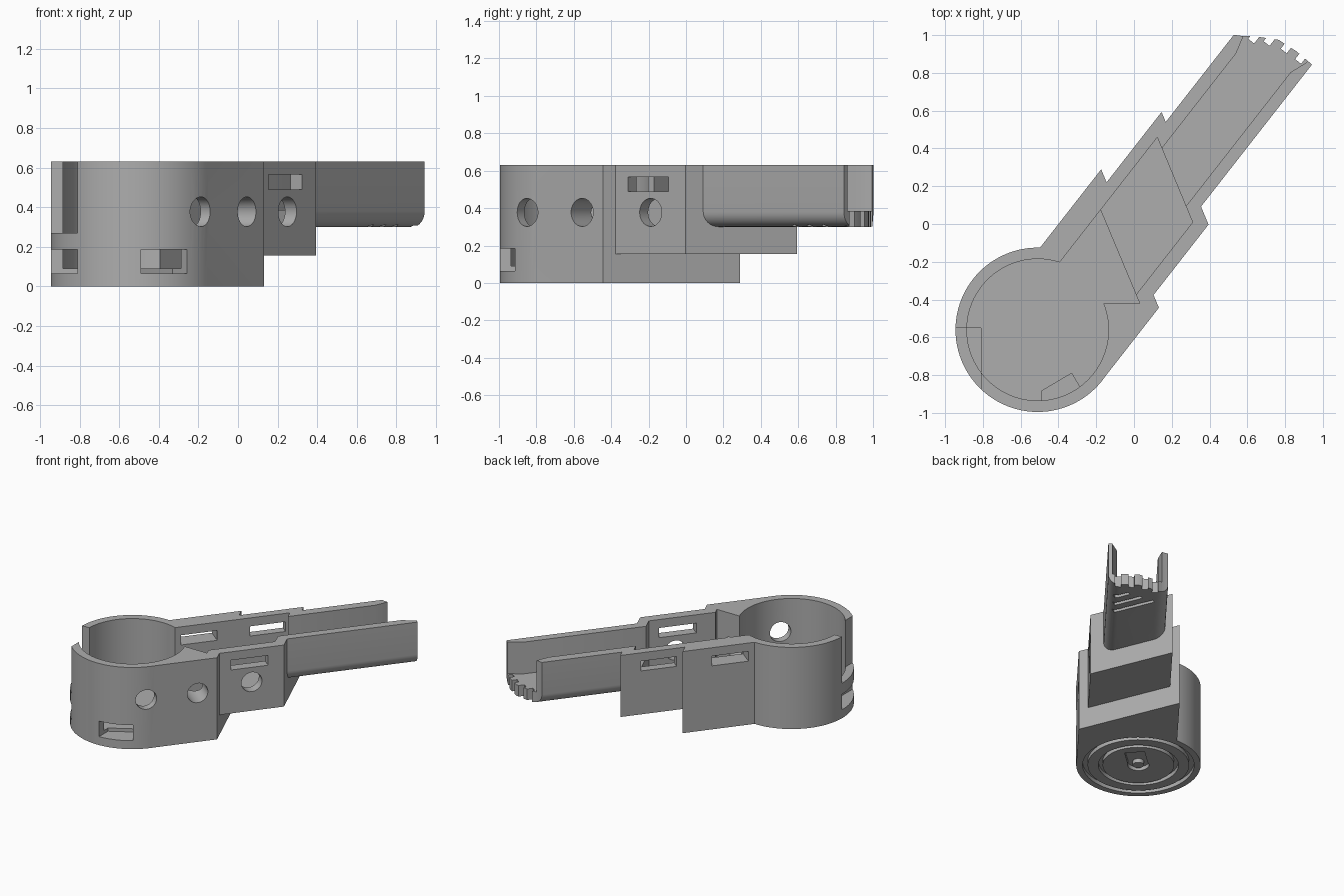
import bpy, bmesh, math
from mathutils import Vector

if "Cube" in bpy.data.objects:
    bpy.data.objects.remove(bpy.data.objects["Cube"])

ANG = math.radians(52)
D = Vector((math.cos(ANG), math.sin(ANG)))      # along the arm
N = Vector((-D.y, D.x))                         # across the arm
K = Vector((0.923, 0.385))                      # normal of the slanted steps
C = Vector((-0.51, -0.56))                      # cup centre
TOP = 0.63

grey = bpy.data.materials.new("grey_plastic")
grey.use_nodes = True
grey.diffuse_color = (0.42, 0.42, 0.42, 1)
grey.node_tree.nodes["Principled BSDF"].inputs["Base Color"].default_value = (0.42, 0.42, 0.42, 1)


def arm(u, v):
    return C + D * u + N * v


def slant(m, v):
    """Point at offset v on the slanted step line m."""
    return arm((m - C.dot(K) - v * N.dot(K)) / D.dot(K), v)


def make(name, bm):
    bmesh.ops.recalc_face_normals(bm, faces=bm.faces)
    mesh = bpy.data.meshes.new(name)
    bm.to_mesh(mesh)
    bm.free()
    ob = bpy.data.objects.new(name, mesh)
    bpy.context.collection.objects.link(ob)
    mesh.materials.append(grey)
    return ob


def extrude(name, ring, vec):
    bm = bmesh.new()
    face = bm.faces.new([bm.verts.new(p) for p in ring])
    geom = bmesh.ops.extrude_face_region(bm, geom=[face])["geom"]
    bmesh.ops.translate(bm, vec=vec, verts=[g for g in geom if isinstance(g, bmesh.types.BMVert)])
    return make(name, bm)


def prism(name, pts, z0, z1):
    return extrude(name, [(p[0], p[1], z0) for p in pts], (0, 0, z1 - z0))


def circle(c, r, n=96):
    return [c + Vector((math.cos(t), math.sin(t))) * r
            for t in (2 * math.pi * i / n for i in range(n))]


def block(u0, u1, v0, v1, z0, z1):
    return prism("block", [arm(u0, v0), arm(u1, v0), arm(u1, v1), arm(u0, v1)], z0, z1)


def slab(m0, m1, v0, v1, z0, z1):
    return prism("slab", [slant(m0, v0), slant(m1, v0), slant(m1, v1), slant(m0, v1)], z0, z1)


def combine(target, tool, op):
    mod = target.modifiers.new("bool", "BOOLEAN")
    mod.operation, mod.solver, mod.object = op, "EXACT", tool
    bpy.context.view_layer.update()
    deps = bpy.context.evaluated_depsgraph_get()
    mesh = bpy.data.meshes.new_from_object(target.evaluated_get(deps))
    target.modifiers.clear()
    target.data = mesh
    bpy.data.objects.remove(tool)


def cut(tool):
    combine(body, tool, "DIFFERENCE")


def add(tool):
    combine(body, tool, "UNION")


# Cup, with the flat-sided first arm section
body = prism("stepped_holder", circle(C, 0.435), 0, 0.70)
add(prism("first_section", [arm(0, -0.434), slant(-0.049, -0.434),
                            slant(-0.049, 0.258), arm(0.2, 0.258)], 0, 0.71))
# Second section
add(slab(-0.2, 0.363, -0.37, 0.193, 0.155, 0.72))

# Third section: channel with rounded lower edges
R, LOW, V0, V1 = 0.08, 0.30, -0.28, 0.143
profile = [(V0, 0.73)]
for i in range(9):
    a = math.pi / 2 * i / 8
    profile.append((V0 + R - R * math.cos(a), LOW + R - R * math.sin(a)))
for i in range(9):
    a = math.pi / 2 * i / 8
    profile.append((V1 - R + R * math.sin(a), LOW + R - R * math.cos(a)))
profile.append((V1, 0.73))
add(extrude("third_section", [(*arm(0.95, v), z) for v, z in profile], (*(D * 1.1), 0)))

# Level rim and curved tip
cut(prism("rim_trim", [(-2, -2), (2, -2), (2, 2), (-2, 2)], TOP, 1))
tip = [(1.87, 0.2), (1.87, 0.143), (1.895, 0.1), (1.92, 0.07), (1.955, 0.01),
       (1.995, -0.06), (2.005, -0.17), (2.0, -0.3), (2.2, -0.3), (2.2, 0.2)]
cut(prism("tip_trim", [arm(*p) for p in tip], 0.1, 1))

# Hollows of the cup and the three sections
cut(prism("cup_hollow", circle(C, 0.375), 0.09, 1))
cut(prism("first_hollow", [arm(0, 0.128), (-0.3, -0.42), (0.03, -0.42),
                           slant(-0.135, 0.128)], 0.09, 1.01))
cut(slab(-0.14, 0.29, -0.296, 0.128, 0.24, 1.02))
channel = [arm(1.8, 0.073), arm(1.9, 0.1), arm(2.2, 0.1), arm(2.2, -0.25),
           arm(1.99, -0.25), arm(1.9, -0.216)]
cut(prism("channel", [slant(0.25, -0.216), slant(0.25, 0.073)] + channel, 0.385, 1.03))

# Gaps between the tip teeth
for u, v in ((1.90, 0.05), (1.94, -0.022), (1.965, -0.118), (1.968, -0.212)):
    cut(block(u, 2.1, v - 0.02, v + 0.02, 0.2, 0.6))

# Round holes through the right wall
for u in (-0.03, 0.345, 0.76):
    ring = []
    for i in range(32):
        t = math.pi * 2 * i / 32
        p = arm(u + 0.075 * math.cos(t), -0.5)
        ring.append((p.x, p.y, 0.377 + 0.075 * math.sin(t)))
    cut(extrude("hole", ring, (*(N * 0.36), 0)))

# Strap slots in the side walls
for u0, u1, v0, v1 in ((0.607, 0.88, -0.45, -0.25), (0.395, 0.66, 0.08, 0.35),
                       (0.90, 1.16, 0.08, 0.3)):
    cut(block(u0, u1, v0, v1, 0.49, 0.565))

# Side opening of the cup, split by a crossband, and the lower front slot
for z0, z1 in ((0.065, 0.185), (0.27, 1)):
    cut(prism("opening", [(-1.1, -0.55), (-0.81, -0.55), (-0.81, -1), (-1.1, -1)], z0, z1))
cut(prism("front_slot", [(-0.49, -0.885), (-0.33, -0.79), (-0.22, -0.98),
                         (-0.49, -1.1)], 0.065, 0.185))

# Ring grooves under the cup
for outer, inner in ((0.39, 0.355), (0.28, 0.25)):
    tool = prism("ring", circle(C, outer), -0.1, 0.03)
    combine(tool, prism("core", circle(C, inner), -0.2, 0.2), "DIFFERENCE")
    cut(tool)

# Keyhole recess around a small hub
tool = prism("keyhole", circle(C, 0.075, 32), -0.1, 0.03)
way = Vector((0.75, 0.66)).normalized()
side = Vector((0.66, -0.75)).normalized() * 0.07
start = C + side * 0.6
combine(tool, prism("keyway", [C - side, C + side, C + side + way * 0.18,
                               C - side + way * 0.18], -0.1, 0.03), "UNION")
combine(tool, prism("hub", circle(C, 0.04, 32), -0.2, 0.2), "DIFFERENCE")
cut(tool)

# Slanted grip grooves under the tip
E = Vector((-K.y, K.x))
for u, length in ((1.62, 0.32), (1.72, 0.22), (1.82, 0.12)):
    a = arm(u, -0.235)
    b = a + E * length
    w = K * 0.015
    cut(prism("grip_groove", [a - w, a + w, b + w, b - w], 0.2, 0.33))

# Smooth the curved walls, keep edges sharp
bpy.ops.object.select_all(action="DESELECT")
body.select_set(True)
bpy.context.view_layer.objects.active = body
bpy.ops.object.shade_smooth_by_angle(angle=math.radians(25))
